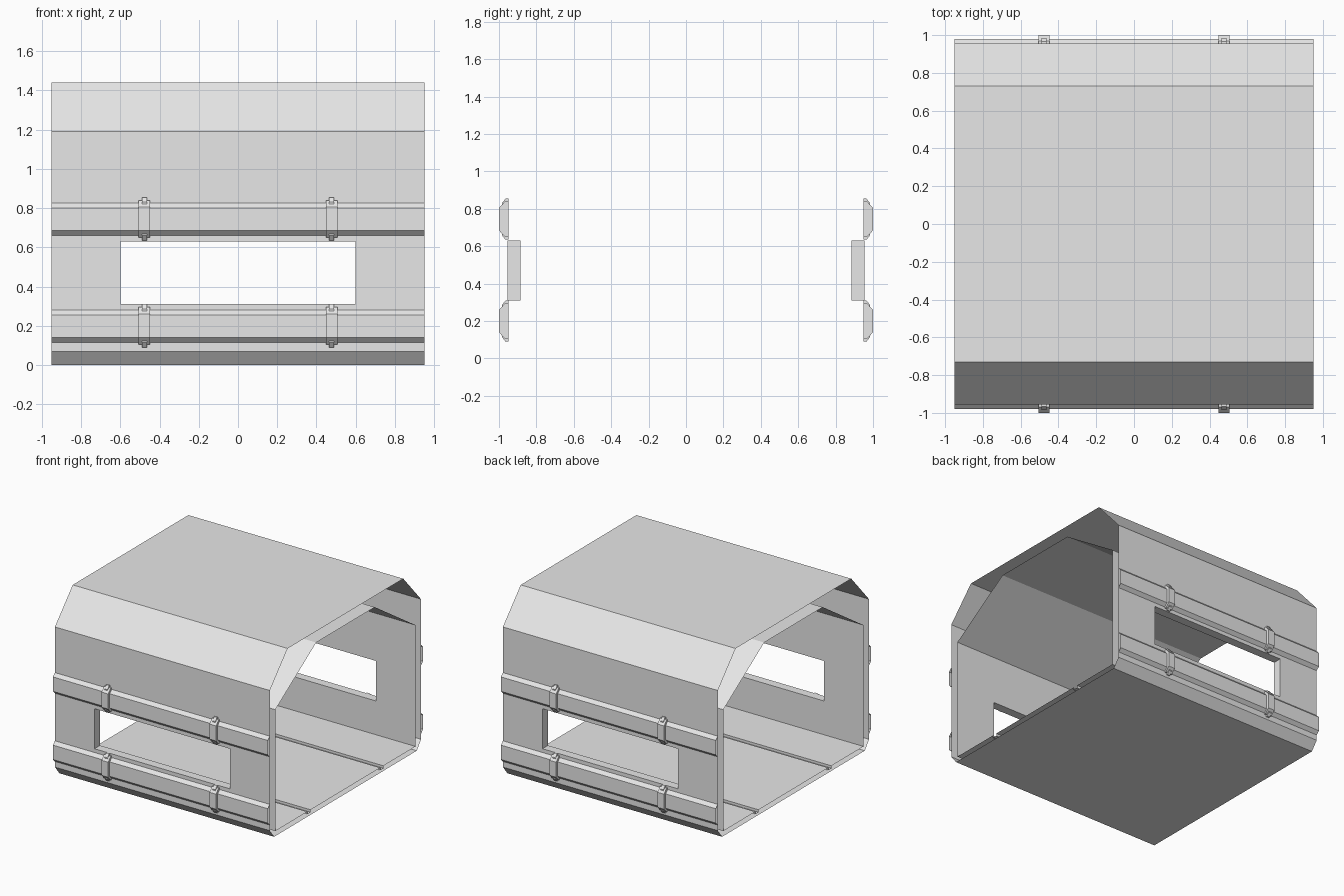
import bpy, bmesh

cube = bpy.data.objects.get("Cube")
if cube:
    bpy.data.objects.remove(cube)

HALF = 0.95                     # half length along x
WIN_X, WIN_LO, WIN_HI = 0.6, 0.31, 0.63
OUT_Y, IN_Y = 0.955, 0.885      # outer wall and liner wall

grey = bpy.data.materials.new("plain grey")
grey.use_nodes = True
grey.diffuse_color = (0.8, 0.8, 0.8, 1)
grey.node_tree.nodes["Principled BSDF"].inputs["Base Color"].default_value = (0.8, 0.8, 0.8, 1)


def finish(name, bm):
    mesh = bpy.data.meshes.new(name)
    bm.to_mesh(mesh)
    bm.free()
    mesh.materials.append(grey)
    obj = bpy.data.objects.new(name, mesh)
    bpy.context.collection.objects.link(obj)
    return obj


def sheet(name, profile, cuts, closed=False, window=False, flip=False):
    """Sweep a (y, z) profile along x, leaving the window panels open."""
    bm = bmesh.new()
    rows = [[bm.verts.new((x, y, z)) for y, z in profile] for x in cuts]
    n = len(profile)
    for i in range(len(cuts) - 1):
        for j in range(n if closed else n - 1):
            k = (j + 1) % n
            heights = {profile[j][1], profile[k][1]}
            if window and i == 1 and heights == {WIN_LO, WIN_HI}:
                continue
            quad = [rows[i][j], rows[i + 1][j], rows[i + 1][k], rows[i][k]]
            bm.faces.new(quad[::-1] if flip else quad)
    return finish(name, bm)


def both_sides(half):
    """Complete a half profile on -y with its mirror on +y."""
    return half + [(-y, z) for y, z in reversed(half)]


def solid(name, outline, width, x, side):
    """Extrude a (depth, z) outline to a solid centred on x."""
    bm = bmesh.new()
    a, b = [[bm.verts.new((x + s * width / 2, side * y, z)) for y, z in outline]
            for s in (-1, 1)]
    bm.faces.new(a)
    bm.faces.new(b)
    for j in range(len(outline)):
        k = (j + 1) % len(outline)
        bm.faces.new((a[j], a[k], b[k], b[j]))
    bmesh.ops.recalc_face_normals(bm, faces=bm.faces)
    return finish(name, bm)


cuts = [-HALF, -WIN_X, WIN_X, HALF]

# Outer shell and inner liner, both open at the ends
outer = both_sides([(-0.9, 0), (-OUT_Y, 0.07), (-OUT_Y, WIN_LO), (-OUT_Y, WIN_HI),
                    (-OUT_Y, 1.19), (-0.73, 1.44)])
sheet("outer_shell", outer, cuts, closed=True, window=True)

groove = [(-0.44, 0.04), (-0.44, 0.02), (-0.48, 0.02), (-0.48, 0.04)]
liner = both_sides(groove + [(-IN_Y, 0.04), (-IN_Y, WIN_LO), (-IN_Y, WIN_HI),
                             (-IN_Y, 1.01), (-0.37, 1.35)])
sheet("inner_liner", liner, cuts, closed=True, window=True, flip=True)

for side, label in ((-1, "front"), (1, "back")):
    # Window reveal joining shell and liner
    bm = bmesh.new()
    corners = [(-WIN_X, WIN_LO), (WIN_X, WIN_LO), (WIN_X, WIN_HI), (-WIN_X, WIN_HI)]
    near, far = [[bm.verts.new((x, side * y, z)) for x, z in corners]
                 for y in (OUT_Y, IN_Y)]
    for j in range(4):
        k = (j + 1) % 4
        quad = [near[j], near[k], far[k], far[j]]
        bm.faces.new(quad if side < 0 else quad[::-1])
    finish(label + "_window_reveal", bm)

    for base, level in ((0.115, "lower"), (0.66, "upper")):
        # Long bumper rail with bevelled edges
        rail = [(OUT_Y, 0), (0.98, 0.025), (0.98, 0.14), (OUT_Y, 0.165)]
        sheet(f"{label}_{level}_rail", [(side * y, base + z) for y, z in rail],
              [-HALF, HALF], flip=side > 0)

        # Clamps over the rail, each with a narrow tab above and below
        strap = [(0.95, -0.01), (0.968, -0.01), (1.0, 0.025),
                 (1.0, 0.145), (0.968, 0.18), (0.95, 0.18)]
        tab = [(0.95, -0.025), (0.965, -0.025), (0.985, 0),
               (0.985, 0.17), (0.965, 0.195), (0.95, 0.195)]
        for x, hand in ((-0.477, "right"), (0.477, "left")):
            for part, shape, width in (("strap", strap, 0.058), ("tab", tab, 0.026)):
                solid(f"{label}_{level}_{hand}_{part}",
                      [(y, base + z) for y, z in shape], width, x, side)
